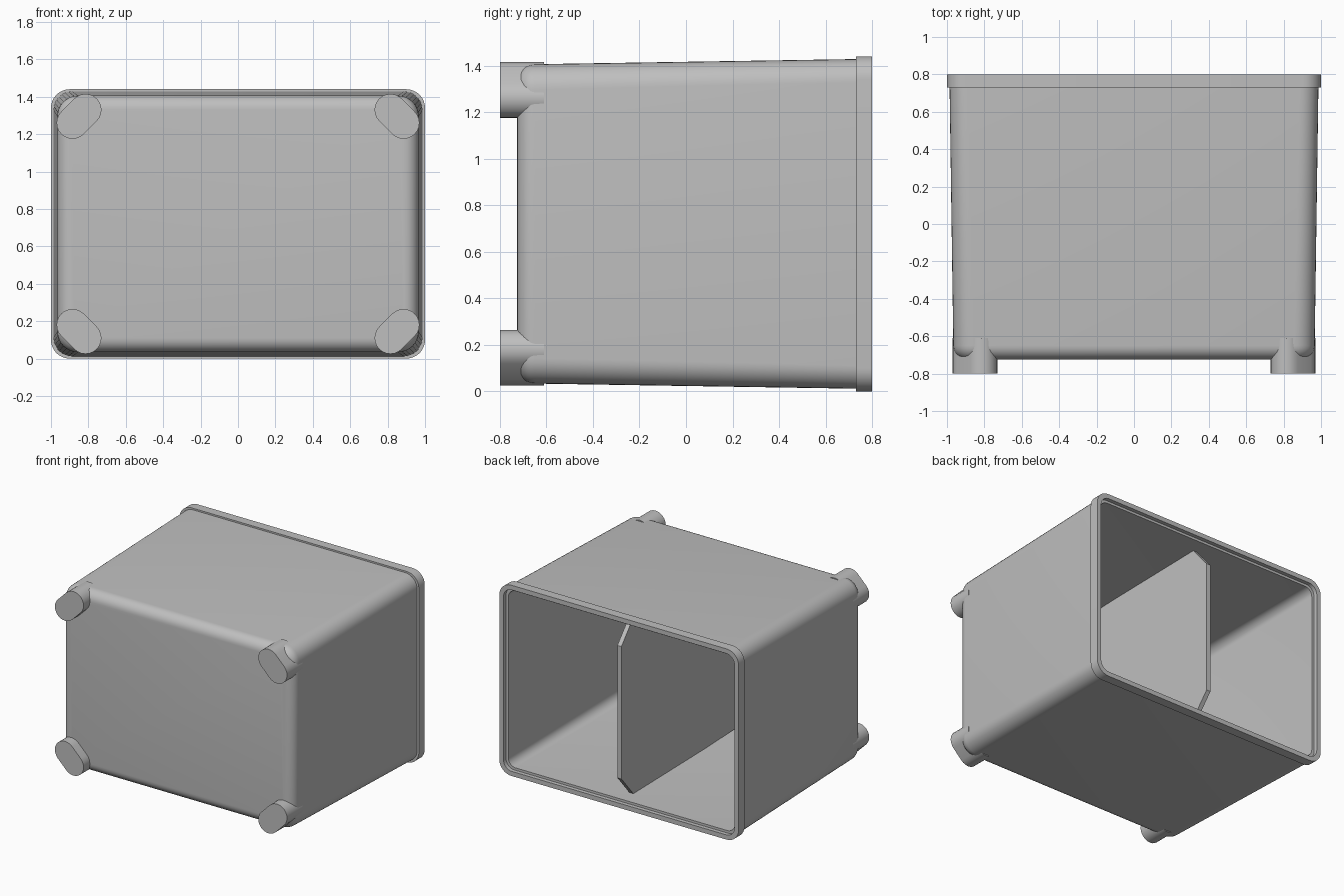
import bpy, bmesh, math
from mathutils import Vector

cube = bpy.data.objects.get("Cube")
if cube:
    bpy.data.objects.remove(cube, do_unlink=True)

MID_Z = 0.72      # height of the box axis
FRONT = -0.725    # closed end
FLOOR = -0.68     # inside of the closed end

grey = bpy.data.materials.new("light grey plastic")
grey.use_nodes = True
COLOUR = (0.52, 0.52, 0.52, 1)
grey.diffuse_color = COLOUR
grey.node_tree.nodes["Principled BSDF"].inputs["Base Color"].default_value = COLOUR


def finish(name, bm, smooth=True):
    """Turn a bmesh into a named, shaded object."""
    bmesh.ops.recalc_face_normals(bm, faces=bm.faces)
    mesh = bpy.data.meshes.new(name)
    bm.to_mesh(mesh)
    bm.free()
    mesh.materials.append(grey)
    obj = bpy.data.objects.new(name, mesh)
    bpy.context.collection.objects.link(obj)
    if smooth:
        shade(obj)
    return obj


def shade(obj):
    bpy.ops.object.select_all(action='DESELECT')
    obj.select_set(True)
    bpy.context.view_layer.objects.active = obj
    bpy.ops.object.shade_smooth_by_angle(angle=math.radians(30))


def ring(y, hx, hz, r, steps=8):
    """Rounded rectangle at depth y."""
    points = []
    for corner, (sx, sz) in enumerate([(1, 1), (-1, 1), (-1, -1), (1, -1)]):
        for i in range(steps + 1):
            a = (corner + i / steps) * math.pi / 2
            points.append(Vector((sx * (hx - r) + r * math.cos(a), y,
                                  MID_Z + sz * (hz - r) + r * math.sin(a))))
    return points


def fillet(y, hx, hz, corner, r, steps=7):
    """Rings that round the closed end, from its flat face outwards."""
    rings = []
    for i in range(steps + 1):
        a = i / steps * math.pi / 2
        inset = r * (1 - math.sin(a))
        rings.append(ring(y + r * (1 - math.cos(a)), hx - inset, hz - inset, corner - inset))
    return rings


def loft(rings):
    """Skin a stack of rings and cap both ends."""
    bm = bmesh.new()
    loops = [[bm.verts.new(p) for p in points] for points in rings]
    n = len(loops[0])
    for a, b in zip(loops, loops[1:]):
        for i in range(n):
            j = (i + 1) % n
            bm.faces.new((a[i], a[j], b[j], b[i]))
    bm.faces.new(loops[0])
    bm.faces.new(loops[-1])
    return bm


def prism(bm, outline, offset):
    """Extrude a flat outline into a closed solid."""
    face = bm.faces.new([bm.verts.new(p) for p in outline])
    out = bmesh.ops.extrude_face_region(bm, geom=[face], use_keep_orig=True)
    moved = [v for v in out["geom"] if isinstance(v, bmesh.types.BMVert)]
    bmesh.ops.translate(bm, verts=moved, vec=offset)


# Tapered box with its rim, stepped lip and hollow inside
outer = fillet(FRONT, 0.966, 0.686, 0.11, 0.075)
rim = [
    ring(0.73, 0.986, 0.708, 0.10),
    ring(0.73, 1.00, 0.72, 0.10),
    ring(0.80, 1.00, 0.72, 0.10),
    ring(0.80, 0.965, 0.685, 0.07),
    ring(0.77, 0.965, 0.685, 0.07),
    ring(0.77, 0.945, 0.667, 0.06),
]
inner = fillet(FLOOR, 0.925, 0.645, 0.07, 0.04)
finish("box_shell", loft(outer + rim + inner[::-1]))

# Four stadium feet on the corners of the closed end
feet = bmesh.new()
R = 0.085
for sx in (-1, 1):
    for sz in (-1, 1):
        outline = []
        for cx, cz, start in ((0.885, 0.54, -45), (0.815, 0.61, 135)):
            for i in range(13):
                a = math.radians(start - 180 * i / 12)
                outline.append(Vector((sx * (cx + R * math.cos(a)), -0.80,
                                       MID_Z + sz * (cz + R * math.sin(a)))))
        # make both half circles bulge away from the foot's middle
        middle = Vector((sx * 0.85, -0.80, MID_Z + sz * 0.575))
        axis = Vector((sx * 0.07, 0, -sz * 0.07)).normalized()
        side = Vector((sx, 0, sz)).normalized()
        outline = []
        for end in (1, -1):
            for i in range(13):
                a = math.pi * i / 12
                outline.append(middle + end * (axis * (0.0495 + R * math.sin(a))
                                               + side * R * math.cos(a)))
        prism(feet, outline, Vector((0, 0.19, 0)))
feet_obj = finish("corner_feet", feet, smooth=False)

# Trim the feet so that they stay out of the hollow
cutter = finish("hollow_cutter", loft([ring(FLOOR - 0.01, 0.935, 0.655, 0.08),
                                       ring(0, 0.945, 0.665, 0.08)]), smooth=False)
cutter.hide_render = True
trim = feet_obj.modifiers.new("trim", 'BOOLEAN')
trim.operation = 'DIFFERENCE'
trim.solver = 'EXACT'
trim.object = cutter
bpy.ops.object.select_all(action='DESELECT')
feet_obj.select_set(True)
bpy.context.view_layer.objects.active = feet_obj
bpy.ops.object.modifier_apply(modifier="trim")
bpy.data.objects.remove(cutter, do_unlink=True)
shade(feet_obj)

# Central divider with chamfered corners at the open end
half = [(-0.695, 0.635), (0.64, 0.68), (0.795, 0.50)]
profile = [(y, h) for y, h in half] + [(y, -h) for y, h in reversed(half)]
divider = bmesh.new()
prism(divider, [Vector((-0.017, y, MID_Z + h)) for y, h in profile], Vector((0.034, 0, 0)))
finish("divider", divider, smooth=False)
